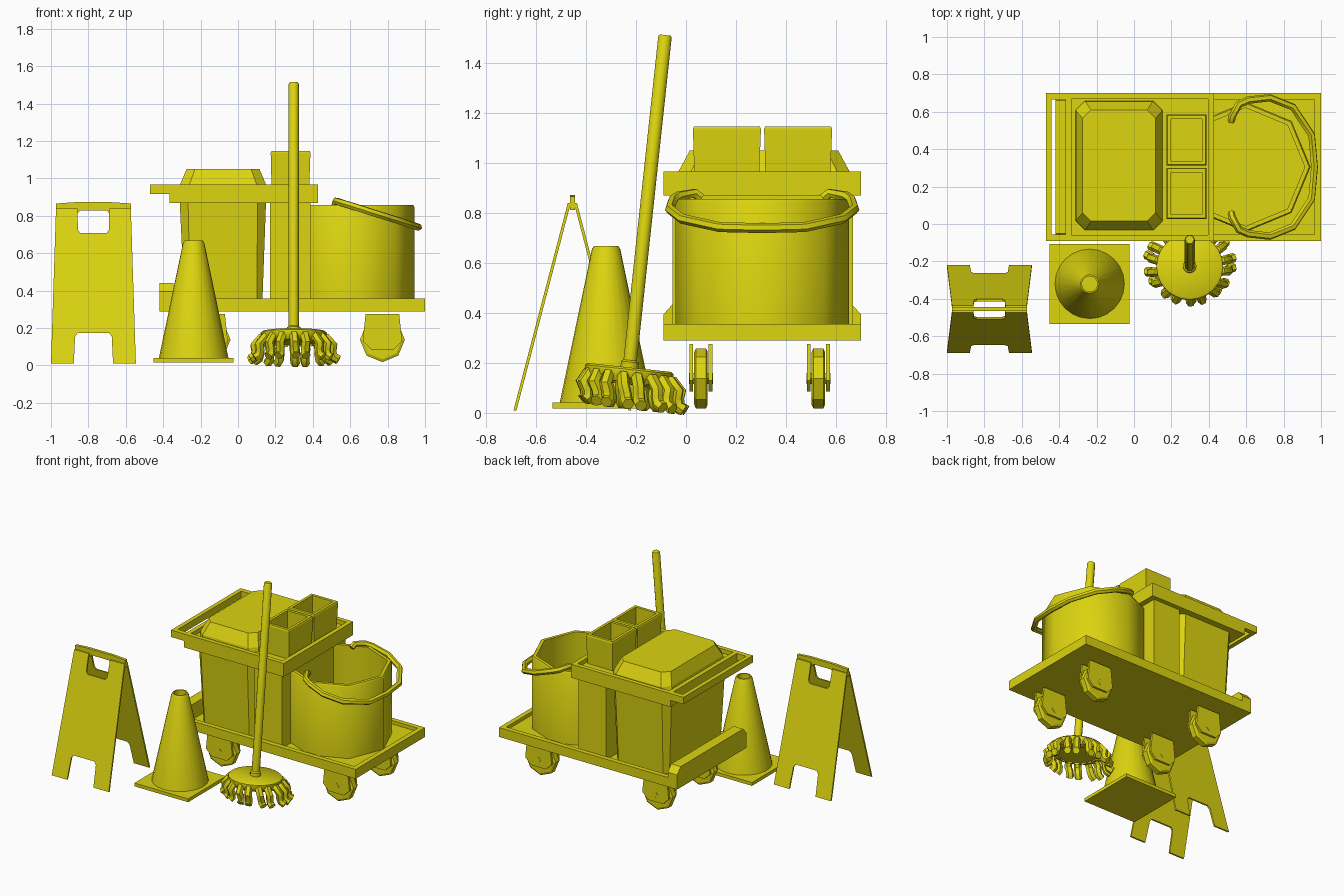
import bpy, bmesh, math
from mathutils import Vector, Matrix

if "Cube" in bpy.data.objects:
    bpy.data.objects.remove(bpy.data.objects["Cube"])

yellow = bpy.data.materials.new("yellow_plastic")
yellow.diffuse_color = (0.72, 0.66, 0.005, 1)
yellow.use_nodes = True
yellow.node_tree.nodes["Principled BSDF"].inputs["Base Color"].default_value = yellow.diffuse_color


def smooth(ob, angle=40):
    bpy.ops.object.select_all(action='DESELECT')
    ob.select_set(True)
    bpy.context.view_layer.objects.active = ob
    bpy.ops.object.shade_smooth_by_angle(angle=math.radians(angle))


def finish(name, bm):
    bmesh.ops.recalc_face_normals(bm, faces=bm.faces[:])
    me = bpy.data.meshes.new(name)
    bm.to_mesh(me)
    bm.free()
    me.materials.append(yellow)
    ob = bpy.data.objects.new(name, me)
    bpy.context.collection.objects.link(ob)
    return ob


def loft(name, rings, rim=0, depth=0):
    """Closed solid through rings of points; optionally hollow from the top."""
    bm = bmesh.new()
    loops = [[bm.verts.new(p) for p in ring] for ring in rings]
    n = len(loops[0])
    for a, b in zip(loops, loops[1:]):
        for i in range(n):
            bm.faces.new((a[i], a[(i + 1) % n], b[(i + 1) % n], b[i]))
    bm.faces.new(loops[0][::-1])
    top = bm.faces.new(loops[-1])
    bmesh.ops.recalc_face_normals(bm, faces=bm.faces[:])
    if depth:
        bmesh.ops.inset_region(bm, faces=[top], thickness=rim, use_even_offset=True)
        ring = bmesh.ops.extrude_discrete_faces(bm, faces=[top])["faces"]
        bmesh.ops.translate(bm, verts=ring[0].verts[:], vec=(0, 0, -depth))
    return finish(name, bm)


def rect(x0, x1, y0, y1, z, c=0):
    if not c:
        return [(x0, y0, z), (x1, y0, z), (x1, y1, z), (x0, y1, z)]
    return [(x0 + c, y0, z), (x1 - c, y0, z), (x1, y0 + c, z), (x1, y1 - c, z),
            (x1 - c, y1, z), (x0 + c, y1, z), (x0, y1 - c, z), (x0, y0 + c, z)]


def box(name, x0, x1, y0, y1, z0, z1, rim=0, depth=0):
    return loft(name, [rect(x0, x1, y0, y1, z0), rect(x0, x1, y0, y1, z1)], rim, depth)


def circle(cx, cy, z, r, n):
    return [(cx + r * math.cos(math.tau * i / n),
             cy + r * math.sin(math.tau * i / n), z) for i in range(n)]


def slab(name, outline, place, thick):
    """Flat outline (u, v) placed in space, then given thickness along y."""
    a = [Vector(place(u, v)) for u, v in outline]
    t = Vector((0, thick, 0))
    return loft(name, [a, [p + t for p in a]])


def tube(name, points, radius):
    cu = bpy.data.curves.new(name, 'CURVE')
    cu.dimensions = '3D'
    cu.bevel_depth, cu.bevel_resolution, cu.use_fill_caps = radius, 1, True
    sp = cu.splines.new('POLY')
    sp.points.add(len(points) - 1)
    for p, co in zip(sp.points, points):
        p.co = (*co, 1)
    cu.materials.append(yellow)
    ob = bpy.data.objects.new(name, cu)
    bpy.context.collection.objects.link(ob)
    bpy.ops.object.select_all(action='DESELECT')
    ob.select_set(True)
    bpy.context.view_layer.objects.active = ob
    bpy.ops.object.convert(target='MESH')
    return bpy.context.view_layer.objects.active


Y0, Y1, YC = -0.09, 0.70, 0.305

# Cart deck with shallow rim and raised bumper at its left end
box("cart_deck", -0.42, 1.0, Y0, Y1, 0.29, 0.357, 0.035, 0.025)
loft("cart_bumper", [rect(-0.42, -0.345, Y0, Y1, 0.30), rect(-0.42, -0.345, Y0, Y1, 0.395),
                     rect(-0.42, -0.345, Y0 + .04, Y1 - .04, 0.44)])

# Middle column
box("cart_column", 0.17, 0.388, -0.055, 0.668, 0.33, 0.88)

# Waste bin, tapered with chamfered corners, and its lid
loft("waste_bin", [rect(-0.285, 0.13, -0.015, 0.625, 0.33, 0.03),
                   rect(-0.312, 0.15, -0.045, 0.655, 0.88, 0.045)])
loft("bin_lid", [rect(-0.315, 0.155, -0.035, 0.66, 0.92, 0.05),
                 rect(-0.31, 0.15, -0.03, 0.655, 0.967, 0.05),
                 rect(-0.275, 0.115, 0.015, 0.61, 1.05, 0.045)])

# Top tray and the push handle on its left
box("top_tray", -0.366, 0.427, Y0, Y1, 0.87, 0.967, 0.032, 0.03)
box("push_handle_bar", -0.47, -0.44, Y0, Y1, 0.917, 0.967)
for tag, y in (("front", Y0), ("back", Y1 - 0.035)):
    box("push_handle_arm_" + tag, -0.44, -0.366, y, y + 0.035, 0.917, 0.967)

# Two open supply boxes
for tag, y in (("front", 0.028), ("back", 0.313)):
    loft("supply_box_" + tag, [rect(0.18, 0.38, y + .006, y + .264, 0.93),
                               rect(0.175, 0.387, y, y + .272, 1.13),
                               rect(0.175, 0.387, y, y + .272, 1.138),
                               rect(0.179, 0.383, y + .004, y + .268, 1.147)], 0.02, 0.18)

# Eight-sided bucket with bail handle
bucket = loft("bucket", [circle(0.597, YC, 0.335, 0.347, 8), circle(0.597, YC, 0.845, 0.347, 8),
                         circle(0.597, YC, 0.857, 0.34, 8)], 0.022, 0.47)
smooth(bucket, 50)
half = [(0.52, 0.245, 0.86), (0.525, 0.27, 0.88), (0.56, 0.335, 0.868), (0.61, 0.357, 0.853),
        (0.725, 0.37, 0.816), (0.85, 0.32, 0.777), (0.95, 0.17, 0.744)]
path = [(x, YC + d, z) for x, d, z in half] + [(0.965, YC, 0.74)] \
    + [(x, YC - d, z) for x, d, z in reversed(half)]
smooth(tube("bucket_handle", path, 0.02), 50)

# Casters: octagonal wheel, two fork plates and a square axle
turn = Matrix.Rotation(math.radians(90), 4, 'X')
for sx, x in (("left", -0.16), ("right", 0.772)):
    for sy, y in (("front", 0.06), ("back", 0.53)):
        tag = sy + "_" + sx
        at = Matrix.Translation((x, y, 0.138)) @ turn
        loft("wheel_" + tag, [circle(0, 0, z, r, 8) for z, r in
             ((-.027, .105), (-.02, .12), (.02, .12), (.027, .105))]).matrix_world = at
        loft("axle_" + tag, [circle(0, 0, z, 0.022, 4) for z in (-.048, .048)]).matrix_world = at
        fork = [(-.09, .275), (-.105, .13), (-.06, .085), (.06, .085), (.105, .13), (.09, .275)]
        for side, dy in (("a", -0.046), ("b", 0.031)):
            slab("fork_" + tag + "_" + side, fork, lambda u, v: (x + u, y + dy, v), 0.015)

# Traffic cone on a square foot, hollow at the tip
CX, CY = -0.237, -0.32
box("cone_foot", CX - .214, CX + .214, CY - .214, CY + .214, 0.017, 0.041)
smooth(loft("cone_body", [circle(CX, CY, 0.035, 0.187, 24), circle(CX, CY, 0.655, 0.057, 24),
                          circle(CX, CY, 0.668, 0.049, 24)], 0.008, 0.1))

# Folding floor sign: two leaning panels with grip and leg cutouts
SX, SY = -0.773, -0.455
side = [(0.227, 0.01), (0.2, 0.84), (0.085, 0.84), (0.083, 0.725), (0.07, 0.708)]
legs = [(0.105, 0.01), (0.098, 0.155), (0.083, 0.175)]
outline = side + [(-u, v) for u, v in reversed(side)] \
    + [(-u, v) for u, v in legs] + [(u, v) for u, v in reversed(legs)]
for tag, s in (("front", -1), ("back", 1)):
    slab("sign_panel_" + tag, outline,
         lambda u, v: (SX + u, SY + s * (0.23 - (v - .01) * 0.262) - 0.006, v), 0.012)
cap = [(.20, .813), (.20, .866), (.1, .873), (-.1, .873), (-.20, .866), (-.20, .813),
       (-.085, .813), (-.07, .83), (.07, .83), (.085, .813)]
slab("sign_hinge", cap, lambda u, v: (SX + u, SY - 0.01, v), 0.02)

# Mop: leaning handle, round head and a ring of curled strands swept backwards
lean = Matrix.Translation((0.298, -0.246, 0)) @ Matrix.Rotation(-0.107, 4, 'X')
pole = loft("mop_handle", [circle(0, 0, z, r, 12) for z, r in
            ((.16, .036), (.205, .036), (.212, .027), (1.514, .027), (1.522, .022))])
head = loft("mop_head", [circle(0, 0, z, r, 24) for z, r in
            ((.125, .16), (.15, .178), (.175, .178), (.183, .168))])
for ob in (pole, head):
    ob.matrix_world = lean
    smooth(ob)
strand = [(.13, .135), (.175, .145), (.2, .11), (.188, .08), (.19, .05), (.21, .036)]
COUNT = 18
for i in range(COUNT):
    a = math.tau * (i + 0.5) / COUNT
    wave = 0.06 if i % 2 else -0.04
    pts = [((r + abs(math.cos(a)) * .006 * k) * math.cos(a + wave * k / 5),
            r * math.sin(a + wave * k / 5) + 0.007 * k, z)
           for k, (r, z) in enumerate(strand)]
    ob = tube("mop_strand_%02d" % (i + 1), pts, 0.025)
    ob.matrix_world = lean
    smooth(ob, 50)
